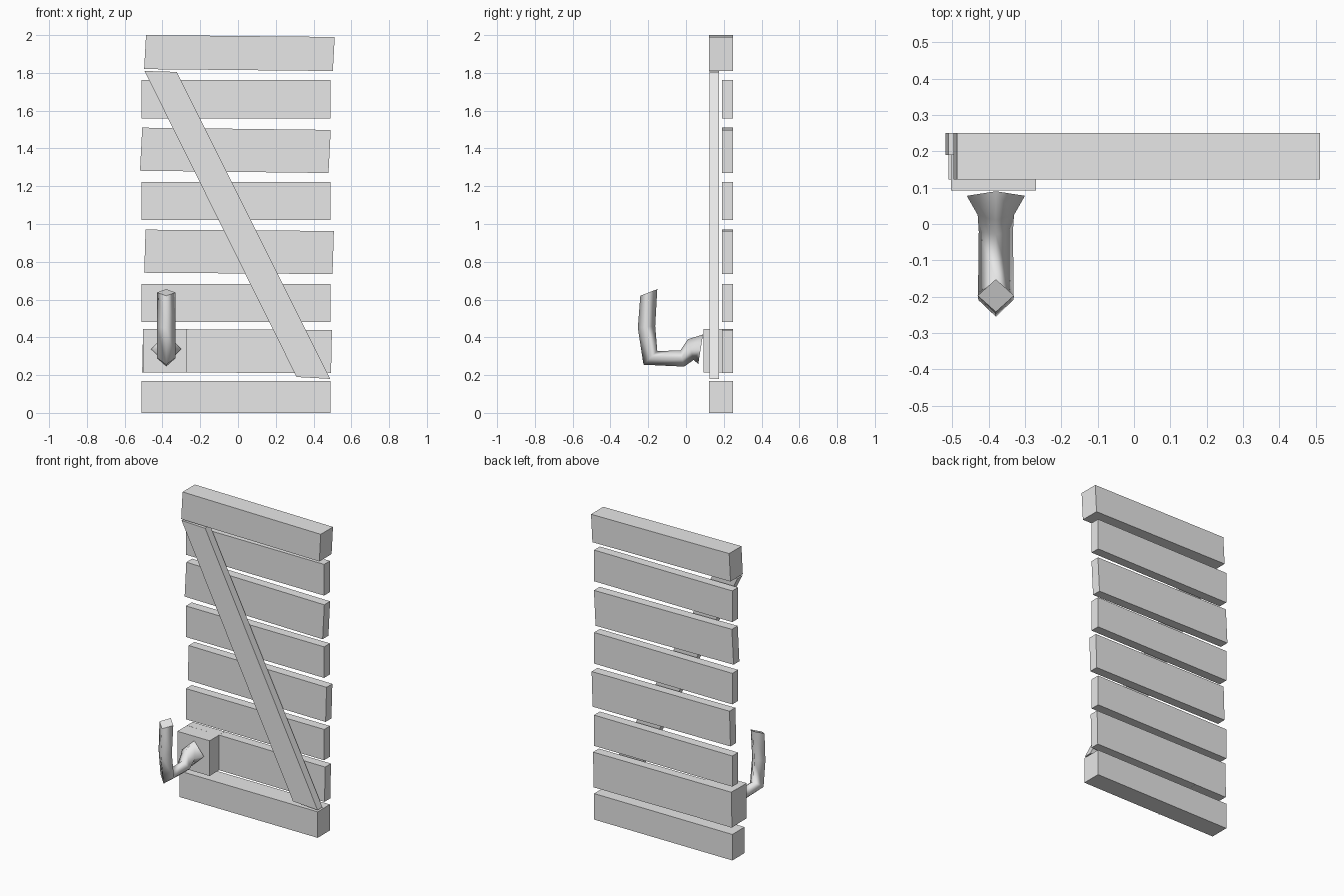
import bpy
import bmesh
from math import cos, sin, pi
from mathutils import Vector

cube = bpy.data.objects.get("Cube")
if cube:
    bpy.data.objects.remove(cube, do_unlink=True)

grey = bpy.data.materials.new("plain_grey")
grey.use_nodes = True
grey.diffuse_color = (0.8, 0.8, 0.8, 1)
grey.node_tree.nodes["Principled BSDF"].inputs["Base Color"].default_value = (0.8, 0.8, 0.8, 1)


def finish(name, bm):
    bmesh.ops.recalc_face_normals(bm, faces=bm.faces)
    mesh = bpy.data.meshes.new(name)
    bm.to_mesh(mesh)
    bm.free()
    mesh.materials.append(grey)
    obj = bpy.data.objects.new(name, mesh)
    bpy.context.collection.objects.link(obj)
    return obj


def loft(name, rings, smooth=False):
    """Skin a row of equal-sided rings and cap both ends."""
    bm = bmesh.new()
    loops = [[bm.verts.new(p) for p in ring] for ring in rings]
    n = len(loops[0])
    for a, b in zip(loops, loops[1:]):
        for i in range(n):
            j = (i + 1) % n
            bm.faces.new((a[i], a[j], b[j], b[i])).smooth = smooth
    bm.faces.new(loops[0])
    bm.faces.new(loops[-1])
    return finish(name, bm)


def board(name, outline, front, back):
    """Extrude an outline drawn in x and z from front to back."""
    return loft(name, [[(x, y, z) for x, z in outline] for y in (front, back)])


def plank(name, left, right, bottom, top, drop=0.0, front=0.19):
    """Horizontal plank whose +x end sits lower by drop."""
    lean = drop / 2
    board(name, [(left - lean, bottom + drop), (right - lean, bottom),
                 (right + lean, top - drop), (left + lean, top)], front, 0.25)


# Thick rails at the ends
plank("bottom_rail", -0.51, 0.49, 0.0, 0.17, front=0.123)
plank("top_rail", -0.492, 0.507, 1.81, 2.0, 0.01, front=0.123)

# Thin slats, some slightly crooked
slats = [(-0.505, 0.495, 0.21, 0.444, 0.005),
         (-0.51, 0.49, 0.482, 0.683, 0),
         (-0.493, 0.504, 0.735, 0.97, 0.007),
         (-0.51, 0.49, 1.02, 1.223, 0),
         (-0.513, 0.485, 1.27, 1.51, 0.012),
         (-0.51, 0.49, 1.558, 1.762, 0)]
for i, slat in enumerate(slats):
    plank(f"slat_{i + 1}", *slat)

# Diagonal brace in front of the slats
board("diagonal_brace", [(-0.495, 1.81), (-0.325, 1.805), (0.488, 0.18), (0.31, 0.19)],
      0.125, 0.175)

# Block that carries the handle
plank("handle_block", -0.503, -0.27, 0.213, 0.443, front=0.092)

# Hooked handle: inner and outer point (y, z) and half width of each diamond ring
stations = [((0.09, 0.415), (0.065, 0.26), 0.08),
            ((0.01, 0.39), (0.04, 0.28), 0.05),
            ((-0.03, 0.33), (-0.01, 0.245), 0.047),
            ((-0.152, 0.328), (-0.225, 0.255), 0.049),
            ((-0.163, 0.46), (-0.255, 0.45), 0.048),
            ((-0.152, 0.655), (-0.242, 0.62), 0.05)]
rings = []
for inner, outer, half_width in stations:
    a, b = Vector((-0.38, *inner)), Vector((-0.38, *outer))
    mid, arm = (a + b) / 2, (a - b) / 2
    side = Vector((half_width, 0, 0))
    rings.append([mid + arm * cos(k * pi / 2) + side * sin(k * pi / 2) for k in range(4)])
loft("handle_hook", rings, smooth=True)
